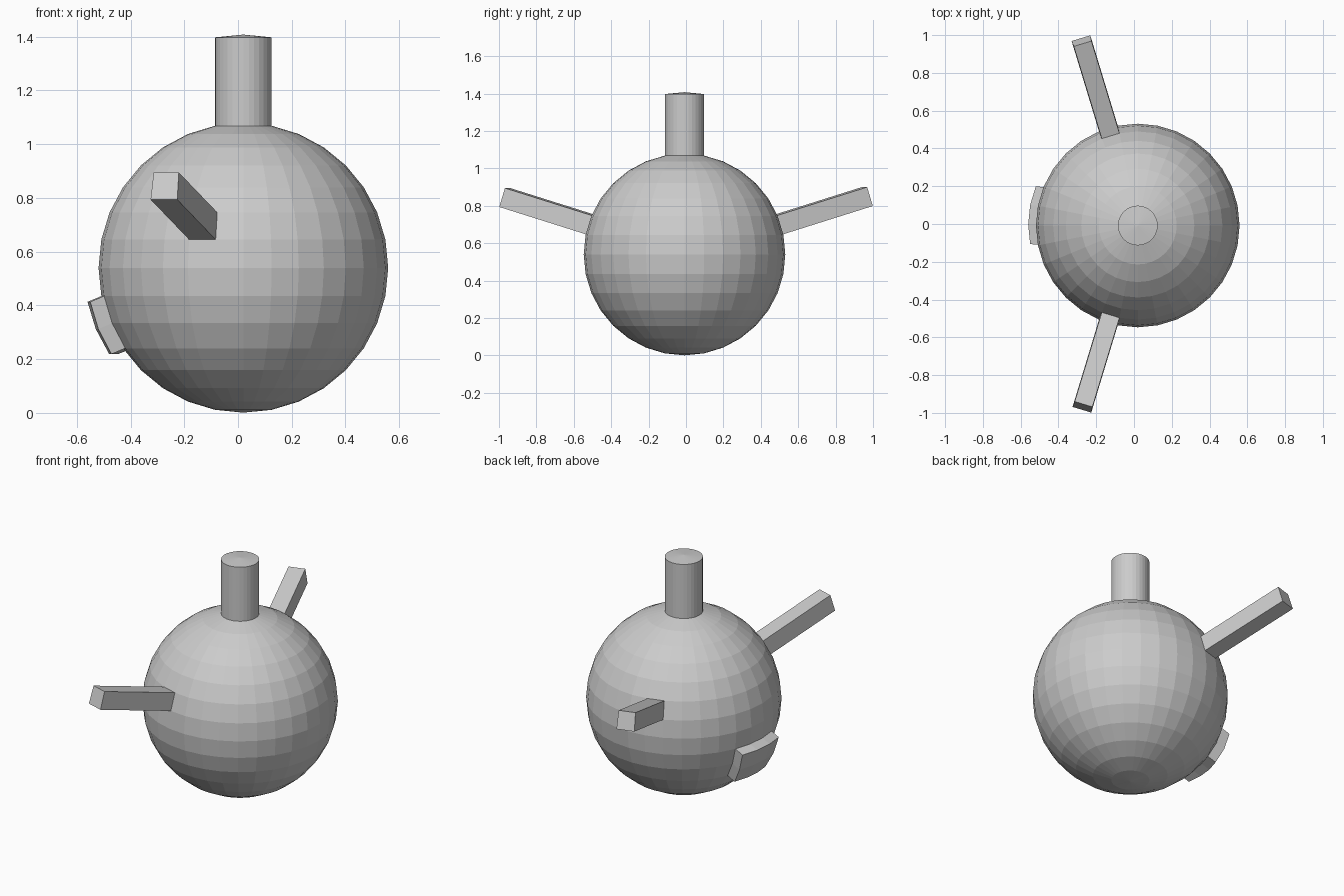
import bpy, bmesh, math
from mathutils import Vector

if "Cube" in bpy.data.objects:
    bpy.data.objects.remove(bpy.data.objects["Cube"])

R = 0.539
CENTER = Vector((0.02, -0.008, 0.54))

bm = bmesh.new()
bmesh.ops.create_uvsphere(bm, u_segments=32, v_segments=16, radius=R)


def pick(lon, lat):
    """Faces whose middle lies inside the longitude and latitude ranges (degrees)."""
    found = []
    for f in bm.faces:
        c = f.calc_center_median()
        if c.length > R:
            continue
        la = math.degrees(math.asin(c.z / c.length))
        lo = math.degrees(math.atan2(c.y, c.x)) % 360
        if lon[0] < lo < lon[1] and lat[0] < la < lat[1]:
            found.append(f)
    return found


def pull(faces, distance, direction=None):
    """Extrude a patch of faces outwards along its mean normal."""
    if direction is None:
        direction = sum((f.normal for f in faces), Vector()).normalized()
    res = bmesh.ops.extrude_face_region(bm, geom=faces)
    verts = [g for g in res["geom"] if isinstance(g, bmesh.types.BMVert)]
    bmesh.ops.translate(bm, verts=verts, vec=direction * distance)
    old = [f for f in faces if f.is_valid]
    if old:
        bmesh.ops.delete(bm, geom=old, context='FACES')
    bm.normal_update()


bm.normal_update()
step = 11.25

# neck from the top cap
pull(pick((-1, 361), (90 - step, 90)), 0.329, Vector((0, 0, 1)))

# two arms, front and back
pull(pick((270 - 2 * step, 270 - step), (step, 2 * step)), 0.515)
pull(pick((90 + step, 90 + 2 * step), (step, 2 * step)), 0.533)

# raised plate low on the left side
pull(pick((180 - 2 * step, 180 + step), (-3 * step, -step)), 0.056)

bmesh.ops.recalc_face_normals(bm, faces=bm.faces)
bmesh.ops.translate(bm, verts=bm.verts, vec=CENTER)

mesh = bpy.data.meshes.new("round_body")
bm.to_mesh(mesh)
bm.free()
obj = bpy.data.objects.new("round_body", mesh)
bpy.context.collection.objects.link(obj)
